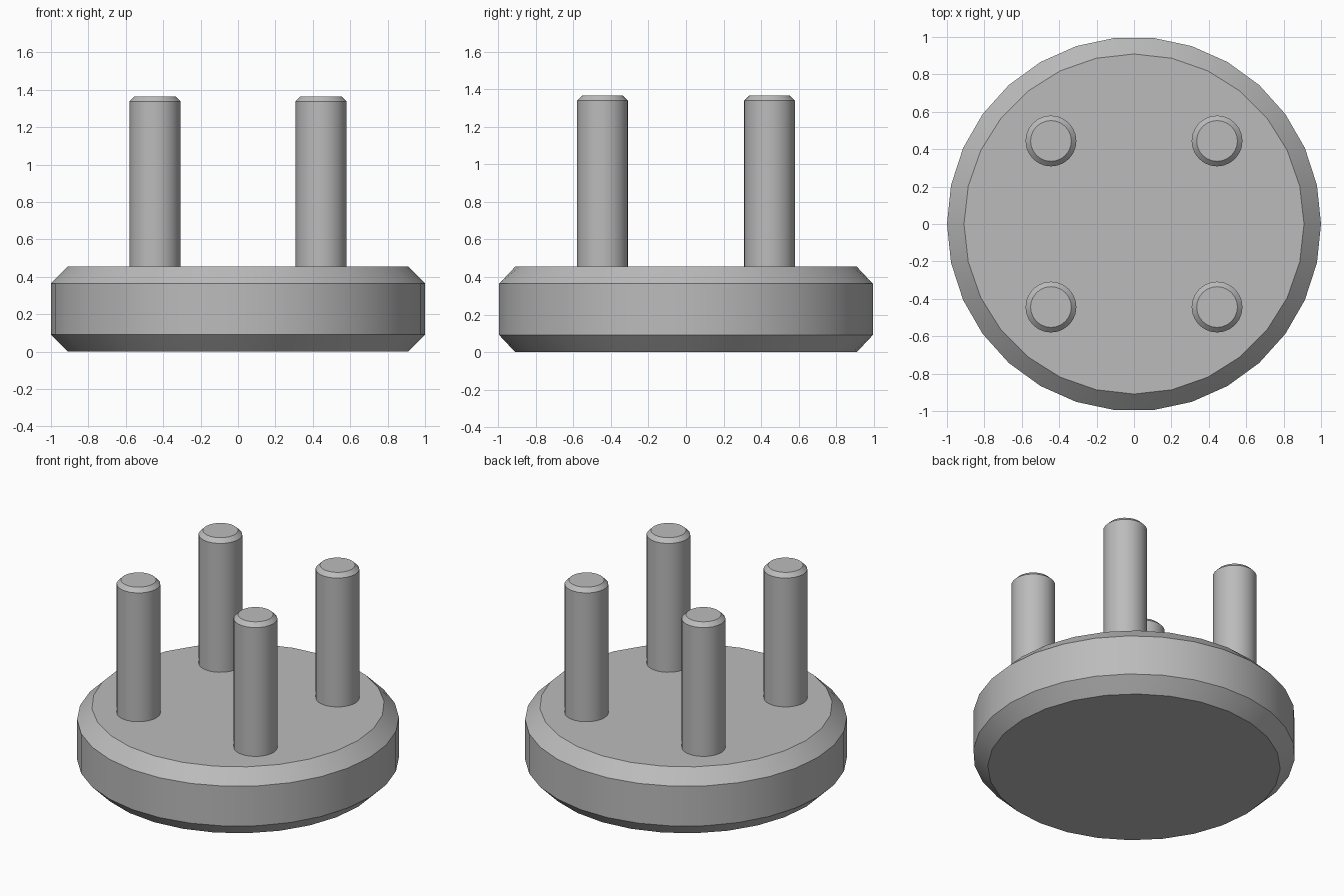
import bpy
import bmesh
from math import cos, sin, tau, radians

cube = bpy.data.objects.get("Cube")
if cube:
    bpy.data.objects.remove(cube, do_unlink=True)

grey = bpy.data.materials.new("plain grey")
grey.use_nodes = True
colour = (0.5, 0.5, 0.5, 1)
grey.diffuse_color = colour
grey.node_tree.nodes["Principled BSDF"].inputs["Base Color"].default_value = colour


def turned(name, rings, location=(0, 0, 0)):
    """Closed turned solid from (radius, height, sides) rings, bottom to top."""
    bm = bmesh.new()
    loops = []
    for radius, height, sides in rings:
        verts = [bm.verts.new((radius * cos(tau * i / sides),
                               radius * sin(tau * i / sides), height))
                 for i in range(sides)]
        loops.append([bm.edges.new((verts[i - 1], verts[i])) for i in range(sides)])
        if len(loops) == 1 or len(loops) == len(rings):
            bm.faces.new(verts)
    for lower, upper in zip(loops, loops[1:]):
        bmesh.ops.bridge_loops(bm, edges=lower + upper)
    bmesh.ops.recalc_face_normals(bm, faces=bm.faces)
    mesh = bpy.data.meshes.new(name)
    bm.to_mesh(mesh)
    bm.free()
    mesh.materials.append(grey)
    obj = bpy.data.objects.new(name, mesh)
    obj.location = location
    bpy.context.collection.objects.link(obj)
    bpy.ops.object.select_all(action="DESELECT")
    obj.select_set(True)
    bpy.context.view_layer.objects.active = obj
    bpy.ops.object.shade_smooth_by_angle(angle=radians(30))
    return obj


# Round base, chamfered above and below
base_top = 0.455
chamfer = 0.091
turned("base", [(1 - chamfer, 0, 28), (1, chamfer, 30),
                (1, base_top - chamfer, 30), (1 - chamfer, base_top, 28)])

# Four upright pins with chamfered tips
pin_radius, pin_length, tip = 0.136, 0.91, 0.027
offset = 0.444
for side, x in (("right", -offset), ("left", offset)):
    for end, y in (("front", -offset), ("back", offset)):
        turned(f"{end}_{side}_pin",
               [(pin_radius, 0, 24), (pin_radius, pin_length - tip, 24),
                (pin_radius - tip, pin_length, 24)],
               (x, y, base_top))
